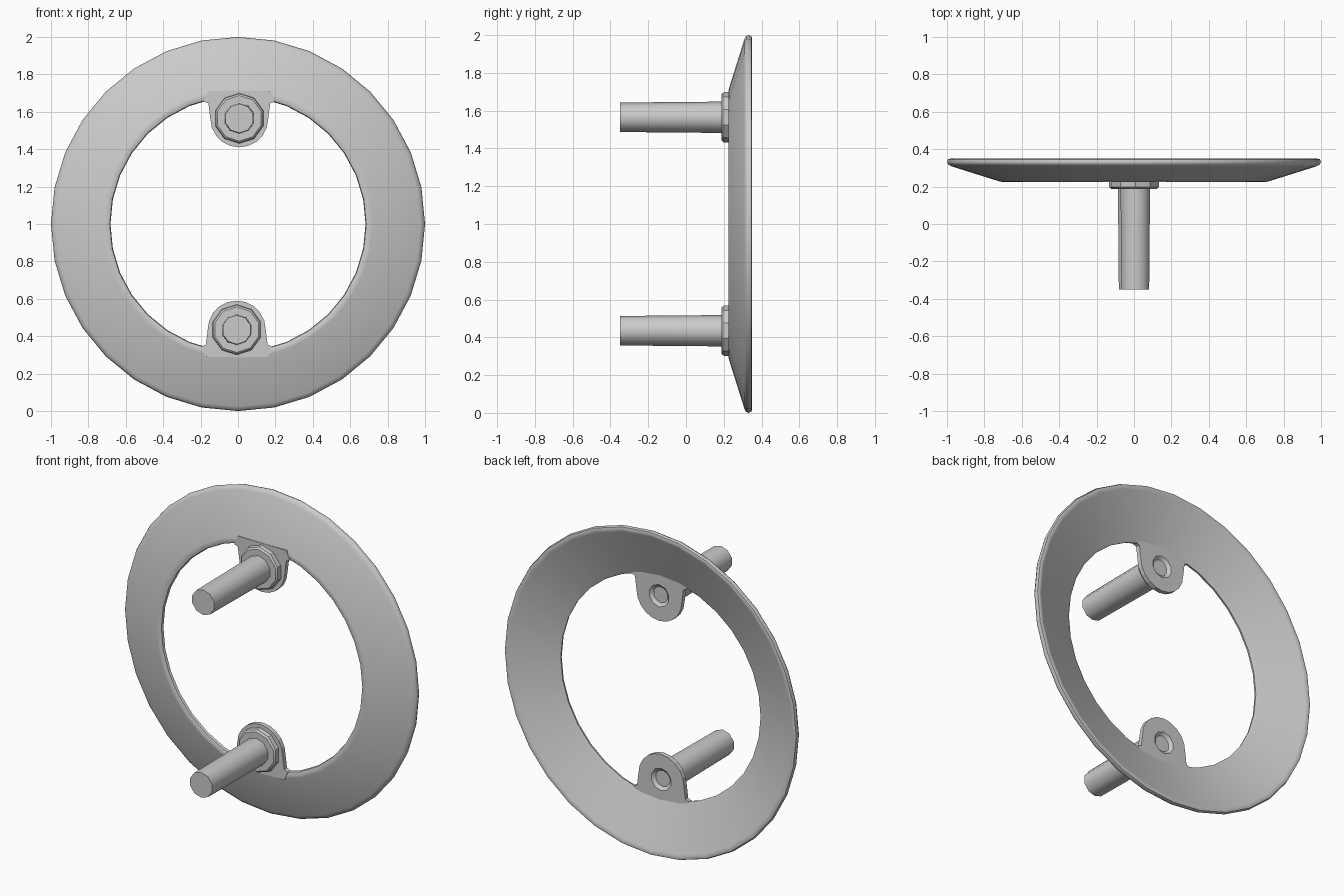
import bpy, bmesh
from math import sin, cos, pi, radians

if "Cube" in bpy.data.objects:
    bpy.data.objects.remove(bpy.data.objects["Cube"])


def finish(name, bm, angle=35):
    bmesh.ops.recalc_face_normals(bm, faces=bm.faces)
    me = bpy.data.meshes.new(name)
    bm.to_mesh(me)
    bm.free()
    ob = bpy.data.objects.new(name, me)
    bpy.context.collection.objects.link(ob)
    bpy.ops.object.select_all(action='DESELECT')
    ob.select_set(True)
    bpy.context.view_layer.objects.active = ob
    if angle:
        bpy.ops.object.shade_smooth_by_angle(angle=radians(angle))
    return ob


def lathe(name, profile, sides, cx, cz, closed=False, angle=35):
    """Spin (radius, y) points about a Y-parallel axis through (cx, cz)."""
    bm = bmesh.new()
    rings = [[bm.verts.new((cx + r * sin(2 * pi * i / sides), y, cz + r * cos(2 * pi * i / sides)))
              for i in range(sides)] for r, y in profile]
    pairs = list(zip(rings, rings[1:]))
    if closed:
        pairs.append((rings[-1], rings[0]))
    else:
        bm.faces.new(rings[0])
        bm.faces.new(rings[-1])
    for a, b in pairs:
        for i in range(sides):
            j = (i + 1) % sides
            bm.faces.new((a[i], a[j], b[j], b[i]))
    return finish(name, bm, angle)


# Thin dished ring with a rolled outer lip
lathe("dished_ring", [(0.705, 0.225), (0.72, 0.228), (0.975, 0.308), (0.993, 0.317),
                      (1.0, 0.331), (0.994, 0.346), (0.98, 0.35), (0.965, 0.343),
                      (0.70, 0.256), (0.682, 0.247), (0.686, 0.232)],
      32, 0, 1, closed=True, angle=50)

# Two mounting lugs, the lower one turned half round the ring centre
for label, s in (("upper", 1), ("lower", -1)):
    cx, cz = s * 0.007, 1 + s * 0.565

    # Lug plate: round end with flared root blending into the ring
    arc = [(0.155 * cos(pi + pi * k / 10), 0.565 + 0.155 * sin(pi + pi * k / 10)) for k in range(11)]
    outline = [(-0.165, 0.71), (-0.19, 0.655), (-0.165, 0.645)] + arc + \
              [(0.165, 0.645), (0.19, 0.655), (0.165, 0.71)]
    bm = bmesh.new()
    face = bm.faces.new([bm.verts.new((s * (x + 0.007), 0.224, 1 + s * z)) for x, z in outline])
    ext = bmesh.ops.extrude_face_region(bm, geom=[face])
    for v in ext["geom"]:
        if isinstance(v, bmesh.types.BMVert):
            v.co.y = 0.252
    plate = finish(label + "_lug", bm, 0)

    # Shallow countersink in the back of the lug
    cutter = lathe(label + "_countersink_cutter", [(0.05, 0.236), (0.09, 0.27)], 10, cx, cz)
    cutter.hide_render = True
    cutter.hide_set(True)
    mod = plate.modifiers.new("countersink", 'BOOLEAN')
    mod.operation = 'DIFFERENCE'
    mod.object = cutter
    bpy.context.view_layer.objects.active = plate
    plate.select_set(True)
    bpy.ops.object.modifier_apply(modifier=mod.name)
    bpy.data.objects.remove(cutter)

    # Collar and post pointing forwards
    lathe(label + "_collar", [(0.122, 0.188), (0.132, 0.197), (0.135, 0.228)], 10, cx, cz)
    lathe(label + "_post", [(0.078, -0.35), (0.083, 0.2)], 10, cx, cz, angle=40)
